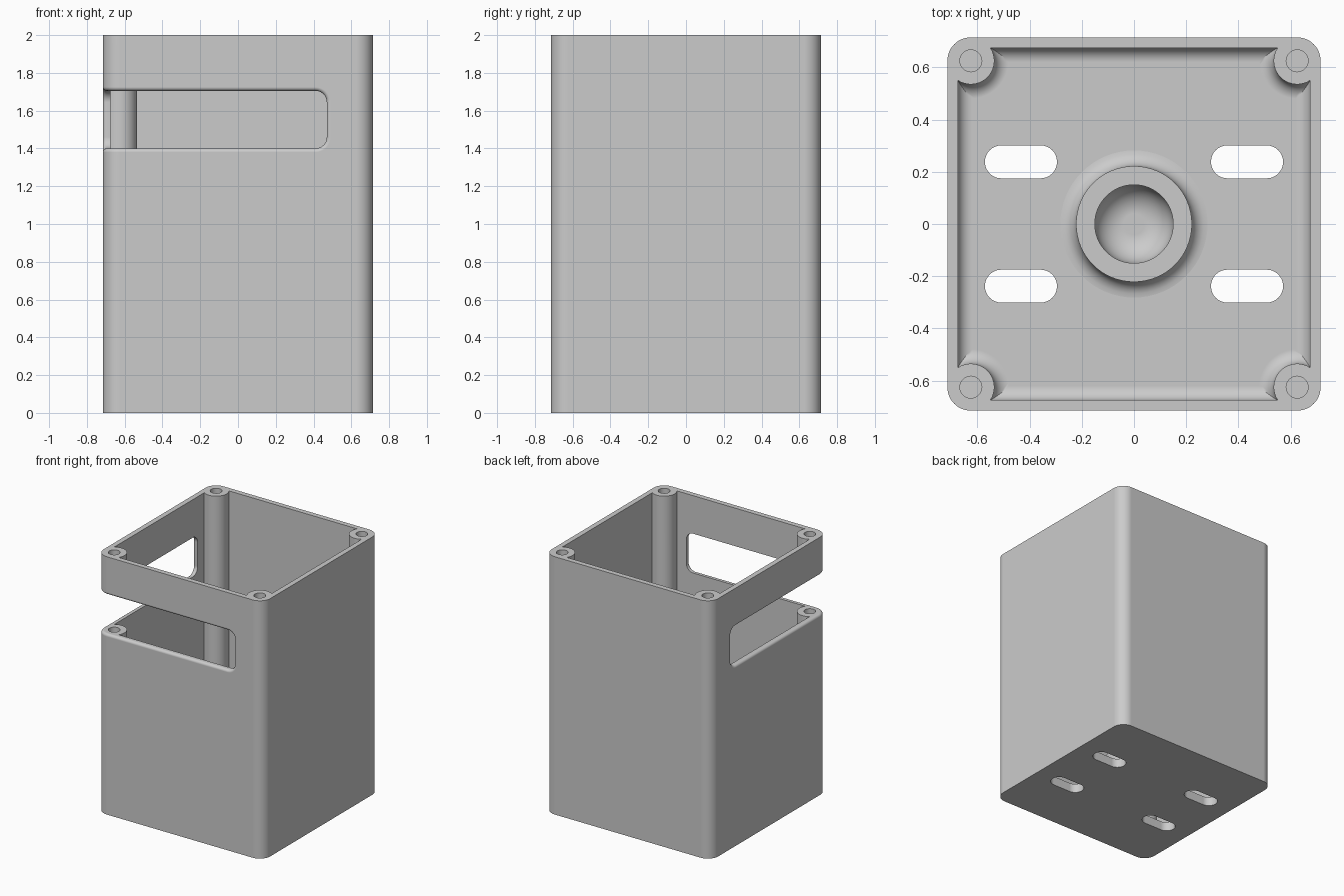
import bpy, bmesh
from math import pi, sin, cos, acos, hypot, radians

HALF, R, WALL, FLOOR = 0.715, 0.09, 0.04, 0.07
POST = HALF - R
SLOT_LO, SLOT_HI, SLOT_END = 1.40, 1.705, 0.47

if "Cube" in bpy.data.objects:
    bpy.data.objects.remove(bpy.data.objects["Cube"], do_unlink=True)

gray = bpy.data.materials.new("light_gray_plastic")
gray.use_nodes = True
gray.diffuse_color = (0.6, 0.6, 0.6, 1)
gray.node_tree.nodes["Principled BSDF"].inputs["Base Color"].default_value = (0.6, 0.6, 0.6, 1)


def make(name, bm):
    bmesh.ops.recalc_face_normals(bm, faces=bm.faces)
    mesh = bpy.data.meshes.new(name)
    bm.to_mesh(mesh)
    bm.free()
    mesh.materials.append(gray)
    ob = bpy.data.objects.new(name, mesh)
    bpy.context.collection.objects.link(ob)
    return ob


def loft(name, loops):
    """Closed solid through a stack of loops with equal point counts."""
    bm = bmesh.new()
    rings = [[bm.verts.new(p) for p in loop] for loop in loops]
    n = len(rings[0])
    for a, b in zip(rings, rings[1:]):
        for i in range(n):
            j = (i + 1) % n
            bm.faces.new((a[i], a[j], b[j], b[i]))
    bm.faces.new(rings[0])
    bm.faces.new(rings[-1])
    return make(name, bm)


def rounded_rect(x0, x1, y0, y1, r, seg):
    """Rounded rectangle as a list of 2D points."""
    pts = []
    corners = ((x1 - r, y1 - r), (x0 + r, y1 - r), (x0 + r, y0 + r), (x1 - r, y0 + r))
    for k, (cx, cy) in enumerate(corners):
        for i in range(seg + 1):
            a = (k + i / seg) * pi / 2
            pts.append((cx + r * cos(a), cy + r * sin(a)))
    return pts


def at_z(pts, z):
    return [(x, y, z) for x, y in pts]


def select_only(ob):
    bpy.ops.object.select_all(action='DESELECT')
    ob.select_set(True)
    bpy.context.view_layer.objects.active = ob


def cut(body, cutter):
    mod = body.modifiers.new("cut", 'BOOLEAN')
    mod.operation, mod.solver, mod.object = 'DIFFERENCE', 'EXACT', cutter
    select_only(body)
    bpy.ops.object.modifier_apply(modifier=mod.name)
    bpy.data.objects.remove(cutter, do_unlink=True)


def finish(ob):
    select_only(ob)
    bpy.ops.object.shade_smooth_by_angle(angle=radians(32))
    mod = ob.modifiers.new("clean_shading", 'WEIGHTED_NORMAL')
    mod.keep_sharp = True


# Solid outer block
outline = rounded_rect(-HALF, HALF, -HALF, HALF, R, 12)
housing = loft("housing", [at_z(outline, 0), at_z(outline, 2)])

# Side opening that wraps around one corner, one cutter per wall
opening = rounded_rect(-1, SLOT_END, SLOT_LO, SLOT_HI, 0.06, 8)
cut(housing, loft("front_cutter", [[(u, d, z) for u, z in opening] for d in (-1, -0.5)]))
cut(housing, loft("side_cutter", [[(d, u, z) for u, z in opening] for d in (-1, -0.5)]))


# Rounded outer rim of the opening
def on_rim(v):
    dx, dy = max(abs(v.co.x) - POST, 0), max(abs(v.co.y) - POST, 0)
    return abs(hypot(dx, dy) - R) < 0.002 and SLOT_LO - 0.01 < v.co.z < SLOT_HI + 0.01


bm = bmesh.new()
bm.from_mesh(housing.data)
bmesh.ops.remove_doubles(bm, verts=bm.verts, dist=0.0001)
rim = [e for e in bm.edges if all(on_rim(v) for v in e.verts)]
bmesh.ops.bevel(bm, geom=rim, offset=0.02, offset_type='OFFSET', segments=4,
                profile=0.5, affect='EDGES', clamp_overlap=False)
bm.to_mesh(housing.data)
bm.free()


# Cavity leaving round corner posts, with a fillet along the floor
def cavity_outline(inset):
    w, r = HALF - WALL - inset, R + inset
    start = -acos((w - POST) / r)
    end = -1.5 * pi - start
    pts = []
    for k in range(4):
        c, s = cos(k * pi / 2), sin(k * pi / 2)
        for i in range(21):
            a = start + (end - start) * i / 20
            x, y = POST + r * cos(a), POST + r * sin(a)
            pts.append((c * x - s * y, s * x + c * y))
    return pts


FILLET = 0.055
layers = []
for i in range(7):
    a = i / 6 * pi / 2
    layers.append(at_z(cavity_outline(FILLET * (1 - sin(a))), FLOOR + FILLET * (1 - cos(a))))
layers.append(at_z(cavity_outline(0), 2.2))
cut(housing, loft("cavity_cutter", layers))

# Screw holes in the posts and mounting slots in the floor
for sx in (-1, 1):
    for sy in (-1, 1):
        x, y, r = sx * POST, sy * POST, 0.042
        hole = rounded_rect(x - r, x + r, y - r, y + r, r * 0.999, 6)
        cut(housing, loft("hole_cutter", [at_z(hole, FLOOR), at_z(hole, 2.2)]))
        x, y = sx * 0.433, sy * 0.238
        slot = rounded_rect(x - 0.138, x + 0.138, y - 0.063, y + 0.063, 0.0625, 8)
        cut(housing, loft("slot_cutter", [at_z(slot, -0.1), at_z(slot, FLOOR + 0.1)]))
finish(housing)

# Central round boss with filleted foot and a bowl-shaped recess
TOP, FOOT, BOWL = 0.25, 0.06, 0.11
profile = [(0.222 + FOOT, FLOOR - 0.03)]
for i in range(7):
    a = i / 6 * pi / 2
    profile.append((0.222 + FOOT * (1 - sin(a)), FLOOR + 0.001 + FOOT * (1 - cos(a))))
profile += [(0.222, TOP), (0.15, TOP)]
for i in range(9):
    a = i / 8 * pi / 2
    profile.append((0.15 - BOWL * (1 - cos(a)), FLOOR + 0.005 + BOWL * (1 - sin(a))))
SIDES = 64
boss = loft("center_boss", [[(r * cos(2 * pi * k / SIDES), r * sin(2 * pi * k / SIDES), z)
                             for k in range(SIDES)] for r, z in profile])
finish(boss)
